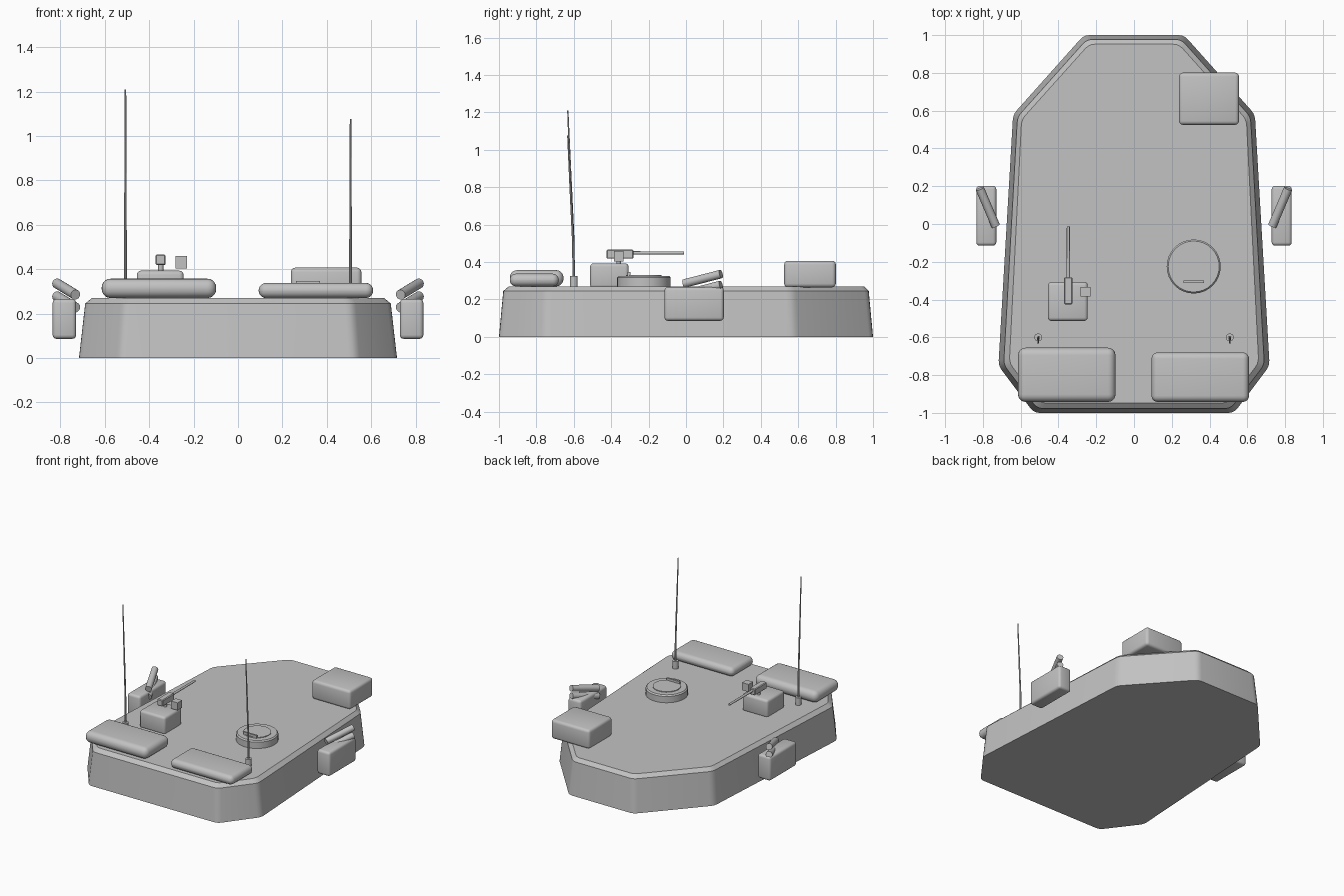
import bpy, bmesh, math
from mathutils import Vector

if "Cube" in bpy.data.objects:
    bpy.data.objects.remove(bpy.data.objects["Cube"])

grey = bpy.data.materials.new("plain_grey")
grey.diffuse_color = (0.54, 0.54, 0.54, 1)
grey.use_nodes = True
grey.node_tree.nodes["Principled BSDF"].inputs["Base Color"].default_value = grey.diffuse_color


def finish(bm, name, angle=35):
    """Turn a bmesh into a named object, smooth except at sharp edges."""
    bmesh.ops.recalc_face_normals(bm, faces=bm.faces[:])
    mesh = bpy.data.meshes.new(name)
    bm.to_mesh(mesh)
    bm.free()
    mesh.materials.append(grey)
    obj = bpy.data.objects.new(name, mesh)
    bpy.context.collection.objects.link(obj)
    bpy.ops.object.select_all(action='DESELECT')
    obj.select_set(True)
    bpy.context.view_layer.objects.active = obj
    bpy.ops.object.shade_smooth_by_angle(angle=math.radians(angle))
    return obj


def box(name, lo, hi, bevel=0.0, segments=3):
    lo, hi = Vector(lo), Vector(hi)
    bm = bmesh.new()
    bmesh.ops.create_cube(bm, size=1)
    for v in bm.verts:
        v.co = (lo + hi) / 2 + v.co * (hi - lo)
    if bevel:
        bmesh.ops.bevel(bm, geom=bm.edges[:], offset=bevel, segments=segments,
                        profile=0.5, affect='EDGES')
    return finish(bm, name)


def loft(name, rings, angle=35):
    """Skin a list of equal-length closed rings and cap both ends."""
    bm = bmesh.new()
    rows = [[bm.verts.new(p) for p in ring] for ring in rings]
    n = len(rows[0])
    for a, b in zip(rows, rows[1:]):
        for i in range(n):
            j = (i + 1) % n
            bm.faces.new((a[i], a[j], b[j], b[i]))
    bm.faces.new(rows[0][::-1])
    bm.faces.new(rows[-1])
    return finish(bm, name, angle)


def tube(name, path, sides=12):
    """Round solid through (point, radius) pairs, square to its overall direction."""
    path = [(Vector(p), r) for p, r in path]
    q = (path[-1][0] - path[0][0]).to_track_quat('Z', 'Y')
    angles = [2 * math.pi * i / sides for i in range(sides)]
    return loft(name, [[p + q @ Vector((r * math.cos(a), r * math.sin(a), 0))
                        for a in angles] for p, r in path])


def rounded_outline(half, z, t=0.03):
    """Mirror a half outline across x and soften every corner."""
    pts = [Vector((x, y, z)) for x, y in half]
    pts += [Vector((-p.x, p.y, z)) for p in reversed(pts)]
    out = []
    for i, p in enumerate(pts):
        a = p + (pts[i - 1] - p).normalized() * t
        b = p + (pts[(i + 1) % len(pts)] - p).normalized() * t
        for s in (0, 0.33, 0.67, 1):
            out.append(a * (1 - s) ** 2 + p * 2 * s * (1 - s) + b * s * s)
    return out


# Tapered hull with a chamfered top rim
loft("hull", [
    rounded_outline([(.53, -1), (.718, -.75), (.64, .58), (.265, 1)], 0),
    rounded_outline([(.512, -.977), (.69, -.745), (.617, .567), (.25, .977)], .245),
    rounded_outline([(.50, -.947), (.66, -.735), (.595, .553), (.237, .952)], .27),
], 25)

# Stowage on the roof
box("left_bedroll", (-.614, -.942, .27), (-.098, -.655, .357), .04, 5)
box("right_bedroll", (.093, -.942, .27), (.609, -.68, .338), .033, 5)
box("rear_box", (.238, .525, .265), (.556, .801, .407), .02)

# Round hatch: ring, lid and grab handle
tube("hatch_ring", [((.316, -.225, .262), .143), ((.316, -.225, .317), .143),
                    ((.316, -.225, .326), .135)], 32)
tube("hatch_lid", [((.316, -.225, .31), .095), ((.316, -.225, .331), .095)], 24)
box("hatch_handle", (.262, -.312, .32), (.37, -.298, .347))

# Weapon station
box("weapon_base", (-.456, -.513, .26), (-.245, -.307, .393), .018)
tube("weapon_post", [((-.348, -.36, .38), .012), ((-.348, -.36, .425), .012)])
box("weapon_receiver", (-.371, -.425, .418), (-.326, -.282, .466), .005, 1)
tube("weapon_barrel", [((-.348, -.3, .449), .009), ((-.348, -.012, .449), .008)])
box("weapon_sight", (-.282, -.385, .403), (-.229, -.333, .459))

for side, s, height in (("left", -1, 1.21), ("right", 1, 1.077)):
    # Side box with two angled launcher tubes
    x0, x1 = sorted((s * .729, s * .835))
    box(side + "_side_box", (x0, -.115, .086), (x1, .202, .266), .018)
    for level, drop in (("upper", 0), ("lower", .058)):
        tube(f"{side}_{level}_launcher",
             [((s * .732, -.01, .285 - drop), .023),
              ((s * .816, .187, .336 - drop), .023)], 14)
    # Whip antenna that leans forward as it rises
    tube(side + "_antenna_base", [((s * .507, -.6, .26), .021),
                                  ((s * .507, -.6, .325), .021)], 14)
    rod = []
    for lean, f, r in ((0, 0, .007), (.003, .25, .006), (.018, .63, .005), (.032, 1, .0035)):
        rod.append(((s * .507, -.6 - lean, .31 + (height - .31) * f), r))
    tube(side + "_antenna_rod", rod, 8)
